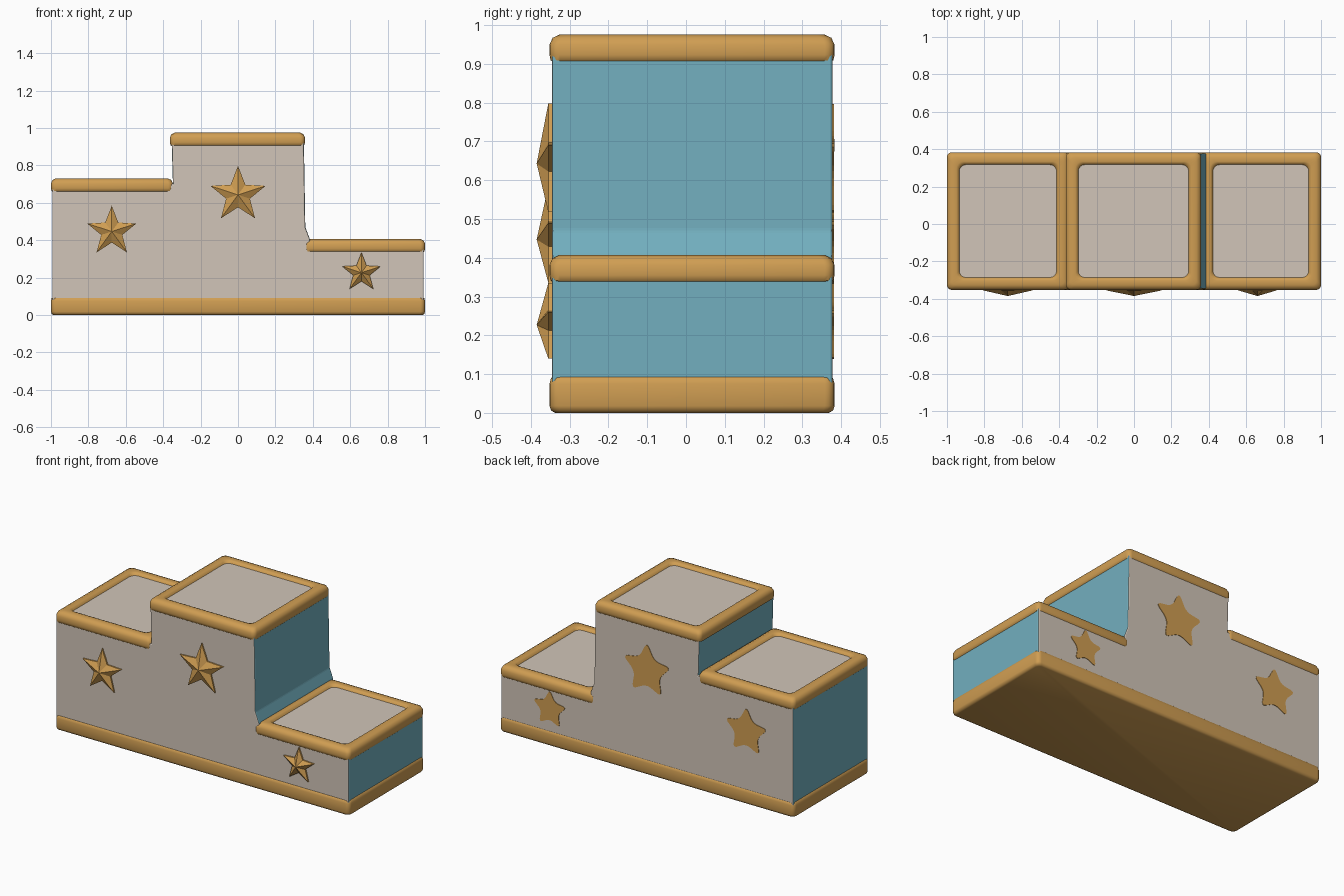
import bpy, bmesh
from math import sin, cos, pi

cube = bpy.data.objects.get("Cube")
if cube:
    bpy.data.objects.remove(cube, do_unlink=True)


def material(name, rgb):
    mat = bpy.data.materials.new(name)
    mat.use_nodes = True
    mat.diffuse_color = (*rgb, 1)
    mat.node_tree.nodes["Principled BSDF"].inputs["Base Color"].default_value = (*rgb, 1)
    return mat


GOLD = material("warm gold", (0.63, 0.34, 0.085))
CREAM = material("pale stone", (0.64, 0.56, 0.48))
BLUE = material("soft blue", (0.17, 0.43, 0.52))

FRONT, BACK = -0.352, 0.383


def finish(name, bm, mats, angle=None):
    bmesh.ops.recalc_face_normals(bm, faces=bm.faces)
    mesh = bpy.data.meshes.new(name)
    bm.to_mesh(mesh)
    bm.free()
    for mat in mats:
        mesh.materials.append(mat)
    obj = bpy.data.objects.new(name, mesh)
    bpy.context.collection.objects.link(obj)
    if angle:
        bpy.ops.object.select_all(action="DESELECT")
        obj.select_set(True)
        bpy.context.view_layer.objects.active = obj
        bpy.ops.object.shade_smooth_by_angle(angle=angle)
    return obj


def rounded_loop(bm, x0, x1, inset, z, radius, steps=4):
    """Ring of vertices around a rounded rectangle."""
    x0, x1, y0, y1 = x0 + inset, x1 - inset, FRONT + inset, BACK - inset
    corners = [(x1 - radius, y1 - radius), (x0 + radius, y1 - radius),
               (x0 + radius, y0 + radius), (x1 - radius, y0 + radius)]
    loop = []
    for quarter, (cx, cy) in enumerate(corners):
        for i in range(steps + 1):
            a = (quarter + i / steps) * pi / 2
            loop.append(bm.verts.new((cx + radius * cos(a), cy + radius * sin(a), z)))
    return loop


def slab(name, x0, x1, profile, mats, lid):
    """Loft rounded rectangles through (inset, height) pairs and close both ends."""
    bm = bmesh.new()
    loops = [rounded_loop(bm, x0, x1, inset, z, 0.035 if inset > 0.04 else 0.025)
             for inset, z in profile]
    for low, high in zip(loops, loops[1:]):
        for i in range(len(low)):
            j = (i + 1) % len(low)
            bm.faces.new((low[i], low[j], high[j], high[i]))
    bm.faces.new(loops[0][::-1])
    bm.faces.new(loops[-1]).material_index = lid
    return finish(name, bm, mats, 0.8)


def star_points(cx, cz, outer, inner):
    return [(cx + r * sin(i * pi / 5), cz + r * cos(i * pi / 5))
            for i in range(10) for r in [inner if i % 2 else outer]]


def raised_star(name, cx, cz, radius):
    """Faceted star on the front."""
    bm = bmesh.new()
    pts = star_points(cx, cz, radius, radius * 0.43)
    rim = [bm.verts.new((x, -0.355, z)) for x, z in pts]
    root = [bm.verts.new((x, -0.335, z)) for x, z in pts]
    tip = bm.verts.new((cx, -0.385, cz))
    for i in range(10):
        j = (i + 1) % 10
        bm.faces.new((rim[i], rim[j], tip))
        bm.faces.new((root[i], root[j], rim[j], rim[i]))
    bm.faces.new(root)
    finish(name, bm, [GOLD])


def flat_star(name, cx, cz, radius):
    """Thin soft-cornered star plate on the back."""
    bm = bmesh.new()
    pts = star_points(cx, cz, radius * 1.1, radius * 0.56)
    face = bm.faces.new([bm.verts.new((x, 0.376, z)) for x, z in pts])
    bmesh.ops.bevel(bm, geom=list(face.verts), offset=radius * 0.2,
                    segments=3, profile=0.5, affect="VERTICES")
    new = bmesh.ops.extrude_face_region(bm, geom=list(bm.faces))["geom"]
    bmesh.ops.translate(bm, vec=(0, 0.005, 0),
                        verts=[v for v in new if isinstance(v, bmesh.types.BMVert)])
    finish(name, bm, [GOLD])


# Stepped body, blue on the faces that look sideways
outline = [(-0.993, 0.03), (0.993, 0.03), (0.993, 0.38), (0.385, 0.38), (0.385, 0.405),
           (0.36, 0.47), (0.352, 0.94), (-0.355, 0.94), (-0.348, 0.70), (-0.993, 0.70)]
bm = bmesh.new()
face = bm.faces.new([bm.verts.new((x, -0.346, z)) for x, z in outline])
new = bmesh.ops.extrude_face_region(bm, geom=[face])["geom"]
bmesh.ops.translate(bm, vec=(0, 0.724, 0),
                    verts=[v for v in new if isinstance(v, bmesh.types.BMVert)])
bmesh.ops.recalc_face_normals(bm, faces=bm.faces)
bmesh.ops.bevel(bm, geom=list(bm.edges), offset=0.007, segments=2,
                profile=0.5, affect="EDGES")
bm.normal_update()
for f in bm.faces:
    f.material_index = 1 if abs(f.normal.x) > 0.75 else 0
finish("podium_body", bm, [CREAM, BLUE])

# Gold base
slab("base_trim", -1, 1,
     [(0.015, 0), (0.004, 0.006), (0, 0.018), (0, 0.075), (0.004, 0.09), (0.012, 0.097)],
     [GOLD], 0)

# Gold rims with recessed standing panels, and stars front and back
steps = [("second", -1, -0.348, 0.73, -0.675, 0.447, 0.138),
         ("first", -0.364, 0.358, 0.975, 0.0, 0.643, 0.155),
         ("third", 0.356, 1, 0.407, 0.66, 0.227, 0.108)]
for place, x0, x1, top, sx, sz, size in steps:
    rim = [(0.012, top - 0.072), (0.003, top - 0.066), (0, top - 0.052), (0, top - 0.026),
           (0.008, top - 0.008), (0.025, top), (0.05, top), (0.059, top - 0.003),
           (0.066, top - 0.016)]
    slab(place + "_step_rim", x0, x1, rim, [GOLD, CREAM], 1)
    raised_star(place + "_front_star", sx, sz, size)
    flat_star(place + "_back_star", sx, sz, size)
